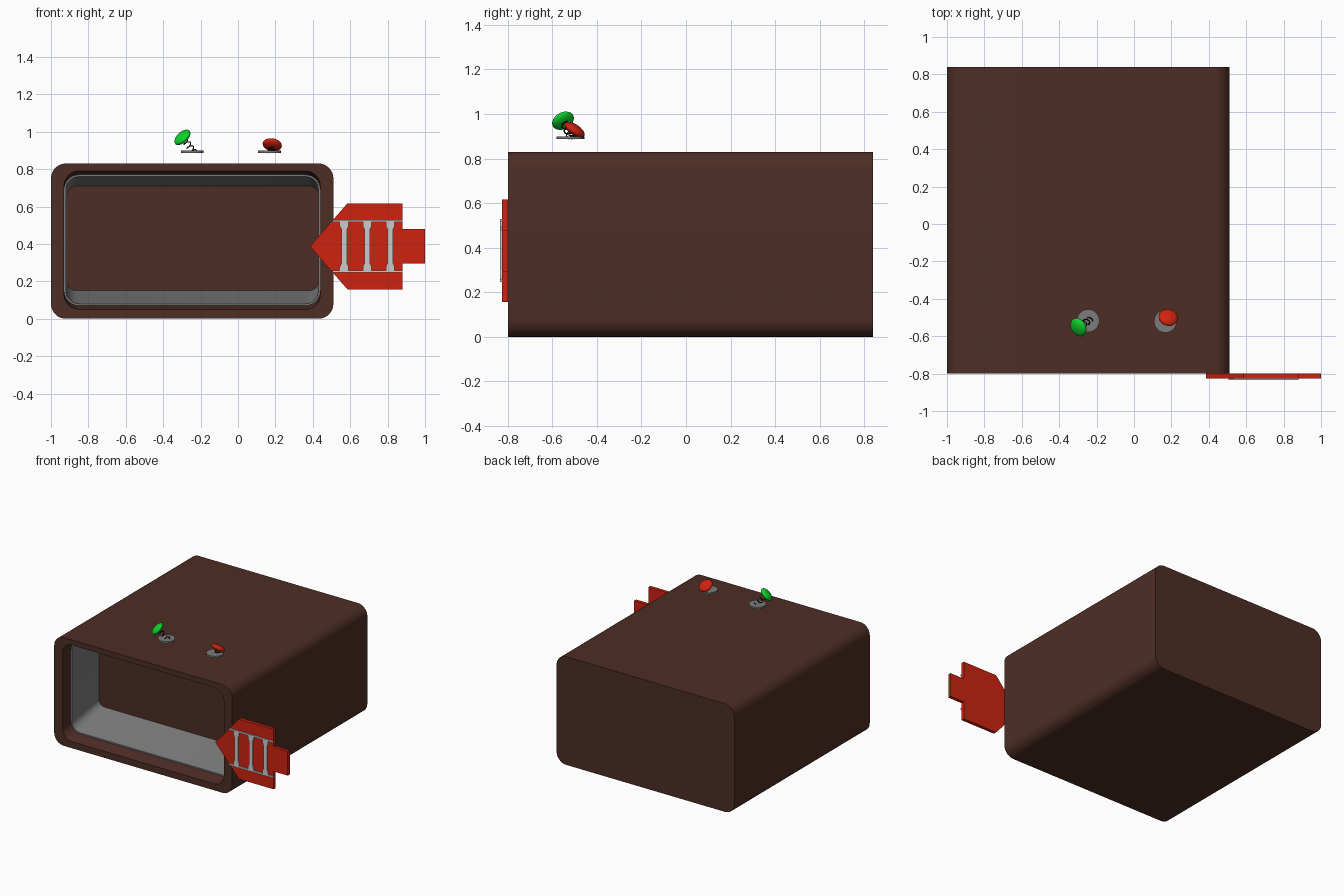
import bpy, bmesh, math
from mathutils import Vector

cube = bpy.data.objects.get("Cube")
if cube:
    bpy.data.objects.remove(cube, do_unlink=True)


def material(name, rgb):
    m = bpy.data.materials.new(name)
    m.use_nodes = True
    m.diffuse_color = (*rgb, 1)
    m.node_tree.nodes["Principled BSDF"].inputs["Base Color"].default_value = (*rgb, 1)
    return m


brown = material("dark brown", (0.075, 0.027, 0.018))
grey = material("liner grey", (0.2, 0.2, 0.2))
light = material("light grey", (0.6, 0.6, 0.6))
red = material("red", (0.62, 0.016, 0.005))
green = material("green", (0.005, 0.65, 0.025))
black = material("black", (0.01, 0.006, 0.005))


def finish(bm, name, mats, smooth=True):
    bmesh.ops.recalc_face_normals(bm, faces=bm.faces)
    me = bpy.data.meshes.new(name)
    bm.to_mesh(me)
    bm.free()
    ob = bpy.data.objects.new(name, me)
    bpy.context.collection.objects.link(ob)
    for m in mats:
        me.materials.append(m)
    if smooth:
        bpy.ops.object.select_all(action='DESELECT')
        ob.select_set(True)
        bpy.context.view_layer.objects.active = ob
        bpy.ops.object.shade_smooth_by_angle(angle=math.radians(35))
    return ob


def rounded_ring(bm, y, x0, x1, z0, z1, r, steps=8):
    corners = [(x1 - r, z1 - r), (x0 + r, z1 - r), (x0 + r, z0 + r), (x1 - r, z0 + r)]
    ring = []
    for i, (cx, cz) in enumerate(corners):
        for k in range(steps + 1):
            a = math.pi / 2 * (i + k / steps)
            ring.append(bm.verts.new((cx + r * math.cos(a), y, cz + r * math.sin(a))))
    return ring


# Hollow case: rings from the back, round the front rim and into the cavity
bm = bmesh.new()
sections = [
    (0.84, -1, 0.51, 0, 0.83, 0.08, 0),
    (-0.80, -1, 0.51, 0, 0.83, 0.08, 0),
    (-0.80, -0.93, 0.44, 0.05, 0.79, 0.08, 0),
    (-0.70, -0.93, 0.44, 0.07, 0.77, 0.08, 0),
    (-0.70, -0.92, 0.43, 0.08, 0.76, 0.07, 1),
    (-0.38, -0.915, 0.43, 0.15, 0.71, 0.05, 1),
]
rings = [rounded_ring(bm, *s[:6]) for s in sections]
for a, b, s in zip(rings, rings[1:], sections[1:]):
    for i in range(len(a)):
        j = (i + 1) % len(a)
        bm.faces.new((a[i], a[j], b[j], b[i])).material_index = s[6]
bm.faces.new(rings[0])
bm.faces.new(rings[-1])
finish(bm, "case", [brown, grey])


def plate(name, outline, y_front, y_back, mat):
    """Flat outline in x and z, given thickness along y."""
    bm = bmesh.new()
    face = bm.faces.new([bm.verts.new((x, y_front, z)) for x, z in outline])
    out = bmesh.ops.extrude_face_region(bm, geom=[face])
    moved = [v for v in out["geom"] if isinstance(v, bmesh.types.BMVert)]
    bmesh.ops.translate(bm, verts=moved, vec=(0, y_back - y_front, 0))
    return finish(bm, name, [mat], smooth=False)


# Arrow-shaped side plate, mirrored about its middle height
mid = 0.387
half = [(0.585, 0.23), (0.88, 0.23), (0.88, 0.093), (1.0, 0.093)]
arrow = [(0.385, mid)] + [(x, mid + h) for x, h in half] + [(x, mid - h) for x, h in reversed(half)]
plate("arrow_plate", arrow, -0.825, -0.80, red)

# Rails and flared slats on the arrow
for name, s in (("upper_rail", 1), ("lower_rail", -1)):
    z = mid + s * 0.135
    x0 = 0.505
    plate(name, [(x0, z - 0.006), (0.88, z - 0.006), (0.88, z + 0.006), (x0, z + 0.006)],
          -0.834, -0.825, light)
side = [(0.024, -0.13), (0.024, -0.11), (0.015, -0.09), (0.015, 0.09), (0.024, 0.11), (0.024, 0.13)]
for i in range(3):
    x = 0.568 + i * 0.123
    pts = [(x + w, mid + h) for w, h in side] + [(x - w, mid + h) for w, h in reversed(side)]
    plate("slat_%d" % (i + 1), pts, -0.834, -0.825, light)


def spring_button(name, base, head, normal, mat):
    """Round base, coil spring and a tilted flattened head."""
    base, head, normal = Vector(base), Vector(head), Vector(normal).normalized()
    bm = bmesh.new()
    bmesh.ops.create_cone(bm, cap_ends=True, segments=24, radius1=0.061, radius2=0.061, depth=0.012)
    bmesh.ops.translate(bm, verts=bm.verts, vec=base)
    finish(bm, name + "_base", [grey])

    bm = bmesh.new()
    bmesh.ops.create_uvsphere(bm, u_segments=24, v_segments=14, radius=1)
    bmesh.ops.scale(bm, verts=bm.verts, vec=(0.052, 0.052, 0.023))
    turn = normal.to_track_quat('Z', 'Y').to_matrix()
    bmesh.ops.rotate(bm, verts=bm.verts, matrix=turn)
    bmesh.ops.translate(bm, verts=bm.verts, vec=head)
    finish(bm, name + "_head", [mat])

    start = base + Vector((0.012, 0.006, -0.006))
    axis = head - start
    frame = axis.to_track_quat('Z', 'Y')
    cu = bpy.data.curves.new(name + "_spring", 'CURVE')
    cu.dimensions = '3D'
    cu.bevel_depth = 0.003
    cu.bevel_resolution = 1
    n, turns = 64, 4
    sp = cu.splines.new('POLY')
    sp.points.add(n)
    for i, p in enumerate(sp.points):
        t = i / n
        a = t * turns * math.tau
        p.co = (*(start + axis * t + frame @ Vector((0.017 * math.cos(a), 0.017 * math.sin(a), 0))), 1)
    cu.materials.append(black)
    bpy.context.collection.objects.link(bpy.data.objects.new(name + "_spring", cu))


spring_button("green_button", (-0.245, -0.517, 0.893), (-0.297, -0.552, 0.97), (-0.075, -0.045, 0.08), green)
spring_button("red_button", (0.168, -0.52, 0.893), (0.183, -0.50, 0.93), (0.15, 0.55, 0.82), red)
